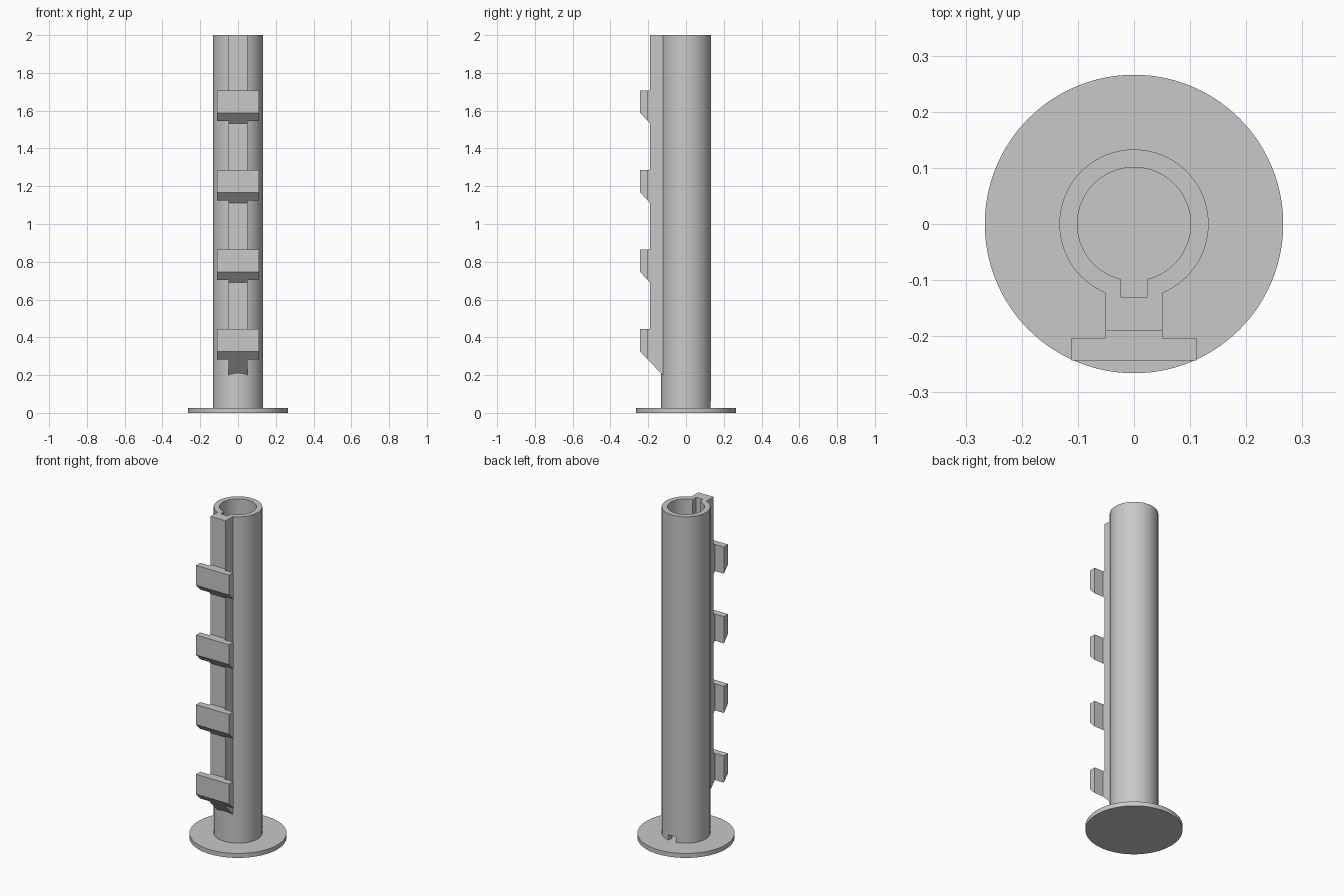
import bpy, bmesh, math

cube = bpy.data.objects.get("Cube")
if cube:
    bpy.data.objects.remove(cube, do_unlink=True)

# One plain grey for everything
grey = bpy.data.materials.new("plain_grey")
grey.use_nodes = True
colour = (0.58, 0.58, 0.58, 1)
grey.diffuse_color = colour
grey.node_tree.nodes["Principled BSDF"].inputs["Base Color"].default_value = colour

PLATE_R, PLATE_TOP = 0.266, 0.027
TUBE_R, BORE_R, HEIGHT = 0.133, 0.101, 2.0
RIB_HALF, HOOK_HALF = 0.051, 0.111
RIB_FRONT, NECK_FRONT, HOOK_FRONT = -0.19, -0.203, -0.243
SLOPE = 1.04


def finish(name, bm):
    bmesh.ops.recalc_face_normals(bm, faces=bm.faces)
    mesh = bpy.data.meshes.new(name)
    bm.to_mesh(mesh)
    bm.free()
    mesh.materials.append(grey)
    obj = bpy.data.objects.new(name, mesh)
    bpy.context.collection.objects.link(obj)
    return obj


def prism(name, profile, half_width):
    """Extrude a (y, z) side profile across x."""
    bm = bmesh.new()
    face = bm.faces.new([bm.verts.new((-half_width, y, z)) for y, z in profile])
    new = bmesh.ops.extrude_face_region(bm, geom=[face])["geom"]
    bmesh.ops.translate(bm, vec=(2 * half_width, 0, 0),
                        verts=[v for v in new if isinstance(v, bmesh.types.BMVert)])
    return finish(name, bm)


def box(name, half_width, y0, y1, z0, z1):
    return prism(name, [(y0, z0), (y1, z0), (y1, z1), (y0, z1)], half_width)


def cylinder(name, radius, z0, z1, sides=96):
    bm = bmesh.new()
    bmesh.ops.create_cone(bm, cap_ends=True, segments=sides, radius1=radius,
                          radius2=radius, depth=z1 - z0)
    bmesh.ops.translate(bm, vec=(0, 0, (z0 + z1) / 2), verts=bm.verts)
    return finish(name, bm)


def activate(obj):
    bpy.ops.object.select_all(action="DESELECT")
    obj.select_set(True)
    bpy.context.view_layer.objects.active = obj


def combine(obj, other, operation):
    activate(obj)
    mod = obj.modifiers.new(operation.lower(), "BOOLEAN")
    mod.operation, mod.solver, mod.object = operation, "EXACT", other
    bpy.ops.object.modifier_apply(modifier=mod.name)
    bpy.data.objects.remove(other, do_unlink=True)


def underside(y, front_z):
    """Height of the sloping underside that starts at the hook front."""
    return front_z + (HOOK_FRONT - y) * SLOPE


# Round base plate
plate = cylinder("base_plate", PLATE_R, 0, PLATE_TOP, 128)

# Hollow tube with a front rib, an inner keyway and a drain notch at the back
tube = cylinder("tube", TUBE_R, PLATE_TOP - 0.01, HEIGHT)
inner = -0.08
rib = prism("rib", [(inner, underside(inner, 0.325)),
                    (RIB_FRONT, underside(RIB_FRONT, 0.325)),
                    (RIB_FRONT, HEIGHT), (inner, HEIGHT)], RIB_HALF)
combine(tube, rib, "UNION")
combine(tube, cylinder("bore", BORE_R, -0.1, HEIGHT + 0.1), "DIFFERENCE")
combine(tube, box("keyway", 0.024, -0.13, -0.05, -0.1, HEIGHT + 0.1), "DIFFERENCE")
combine(tube, box("drain_notch", 0.024, 0.05, 0.2, -0.1, 0.06), "DIFFERENCE")

# Four hooks, each a wide bar on a short neck, with sloping undersides
for i in range(4):
    low = 0.325 + 0.421 * i
    top = low + 0.12
    prism(f"hook_bar_{i + 1}", [(HOOK_FRONT, low), (NECK_FRONT, underside(NECK_FRONT, low)),
                                (NECK_FRONT, top), (HOOK_FRONT, top)], HOOK_HALF)
    prism(f"hook_neck_{i + 1}", [(NECK_FRONT, underside(NECK_FRONT, low)),
                                 (RIB_FRONT, underside(RIB_FRONT, low)),
                                 (RIB_FRONT, top), (NECK_FRONT, top)], RIB_HALF)

# Smooth round walls, crisp edges
for obj in (plate, tube):
    activate(obj)
    bpy.ops.object.shade_smooth_by_angle(angle=math.radians(25))
